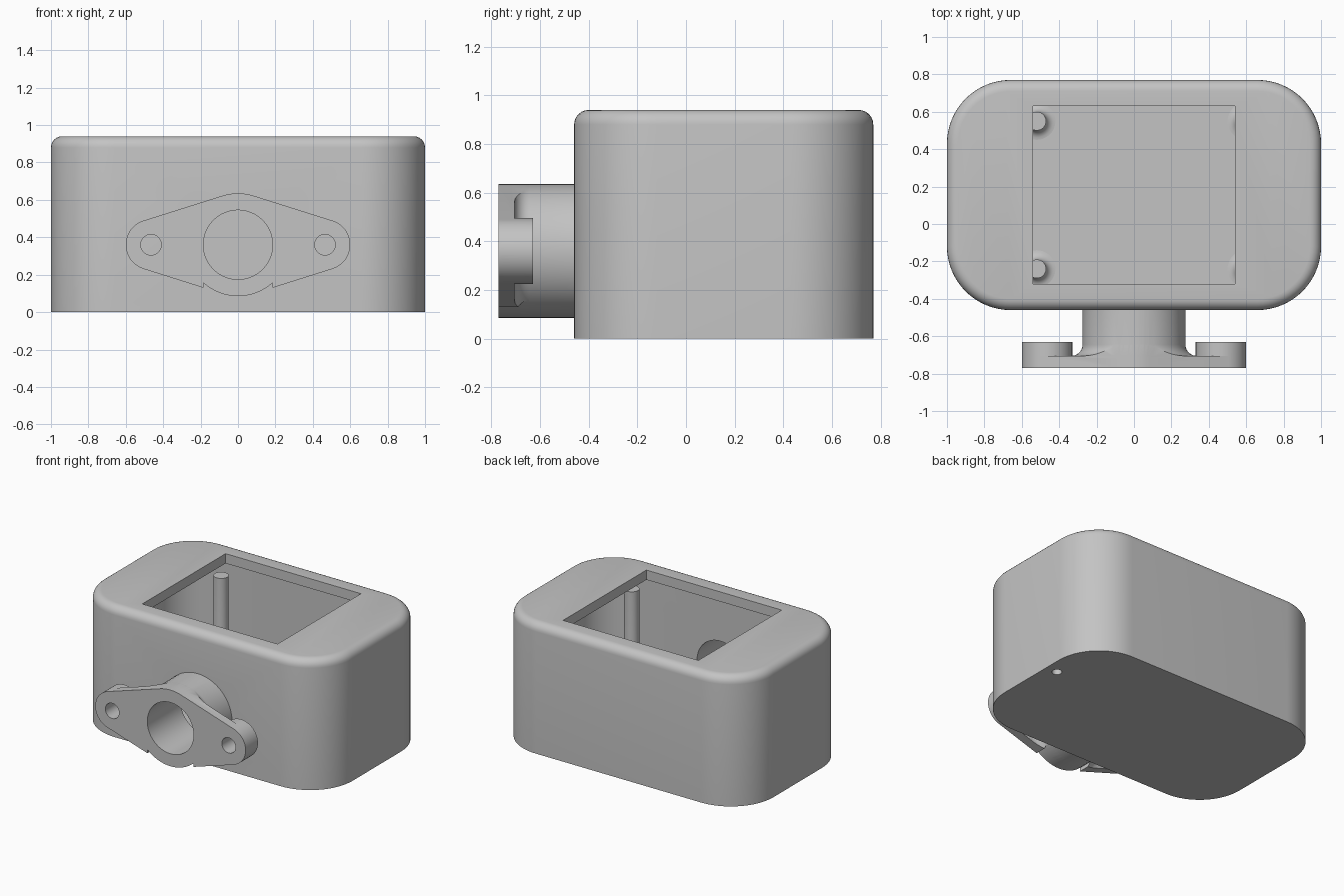
import bpy, bmesh, math
from mathutils import Matrix, Vector

cube = bpy.data.objects.get("Cube")
if cube:
    bpy.data.objects.remove(cube, do_unlink=True)

grey = bpy.data.materials.new("plain_grey")
grey.use_nodes = True
COLOR = (0.55, 0.55, 0.55, 1)
grey.diffuse_color = COLOR
grey.node_tree.nodes["Principled BSDF"].inputs["Base Color"].default_value = COLOR

MID_Y = 0.155      # centre of the case
TUBE_Z = 0.36      # height of the inlet axis
EAR_X, EAR_R = 0.465, 0.135
TUBE_R, BORE_R = 0.275, 0.185
FRONT, WALL = -0.77, 0.07


def loft(name, rings):
    """Closed solid through rings of equal point count."""
    bm = bmesh.new()
    loops = [[bm.verts.new(p) for p in ring] for ring in rings]
    n = len(loops[0])
    for a, b in zip(loops, loops[1:]):
        for i in range(n):
            j = (i + 1) % n
            bm.faces.new((a[i], a[j], b[j], b[i]))
    bm.faces.new(loops[0])
    bm.faces.new(loops[-1])
    bmesh.ops.recalc_face_normals(bm, faces=bm.faces)
    me = bpy.data.meshes.new(name)
    bm.to_mesh(me)
    bm.free()
    ob = bpy.data.objects.new(name, me)
    bpy.context.collection.objects.link(ob)
    me.materials.append(grey)
    return ob


def arc(cx, cy, r, start, end, steps):
    return [(cx + r * math.cos(math.radians(start + (end - start) * i / steps)),
             cy + r * math.sin(math.radians(start + (end - start) * i / steps)))
            for i in range(steps + 1)]


def rounded_ring(inset, z):
    hx, hy, r = 1 - inset, 0.615 - inset, 0.34 - inset
    pts = []
    for k, (sx, sy) in enumerate([(1, 1), (-1, 1), (-1, -1), (1, -1)]):
        pts += arc(sx * (hx - r), MID_Y + sy * (hy - r), r, 90 * k, 90 * k + 90, 16)
    return [(x, y, z) for x, y in pts]


def lathe_z(name, x, y, profile):
    return loft(name, [[(px, py, z) for px, py in arc(x, y, r, 0, 360, 48)[:-1]]
                       for r, z in profile])


def lathe_y(name, x, profile):
    return loft(name, [[(px, y, pz) for px, pz in arc(x, TUBE_Z, r, 0, 360, 64)[:-1]]
                       for r, y in profile])


def prism_y(name, pts, y0, y1):
    return loft(name, [[(x, y, z) for x, z in pts] for y in (y0, y1)])


def boolean(ob, tool, op):
    """Apply a boolean and drop the helper."""
    tool.hide_render = True
    mod = ob.modifiers.new("cut", 'BOOLEAN')
    mod.operation, mod.object, mod.solver = op, tool, 'EXACT'
    bpy.context.view_layer.update()
    graph = bpy.context.evaluated_depsgraph_get()
    me = bpy.data.meshes.new_from_object(ob.evaluated_get(graph))
    ob.modifiers.clear()
    ob.data = me
    bpy.data.objects.remove(tool, do_unlink=True)


# Case with rounded top edge
edge = 0.06
case = loft("case", [rounded_ring(0, 0)] + [
    rounded_ring(edge * (1 - math.cos(a)), 0.94 - edge + edge * math.sin(a))
    for a in (math.radians(15 * i) for i in range(7))])

# Hollow interior, top window, inlet bore and drain hole
boolean(case, loft("cavity", [rounded_ring(WALL, z) for z in (WALL, 0.87)]), 'DIFFERENCE')
window = [(-0.54, -0.32), (0.54, -0.32), (0.54, 0.63), (-0.54, 0.63)]
boolean(case, loft("window", [[(x, y, z) for x, y in window] for z in (0.8, 1)]), 'DIFFERENCE')
boolean(case, lathe_y("bore", 0, [(BORE_R, -0.6), (BORE_R, -0.3)]), 'DIFFERENCE')
boolean(case, lathe_z("drain", 0.91, 0.3, [(0.033, -0.1), (0.033, 0.12)]), 'DIFFERENCE')

# Flange outline: two ears tangent to the tube, relieved under the tube
tilt = math.degrees(math.acos((TUBE_R - EAR_R) / EAR_X))
ears_top = (arc(EAR_X, TUBE_Z, EAR_R, -tilt, tilt, 24)
            + arc(0, TUBE_Z, TUBE_R, tilt, 180 - tilt, 10)
            + arc(-EAR_X, TUBE_Z, EAR_R, 180 - tilt, 180 + tilt, 24))
side = math.degrees(math.acos(BORE_R / TUBE_R))
outline = (ears_top + [(-BORE_R, 0.13)]
           + arc(0, TUBE_Z, TUBE_R, 180 + side, 360 - side, 16) + [(BORE_R, 0.13)])
flange = prism_y("inlet_flange", outline, FRONT, -0.705)

# Tube with a fillet flaring into the flange
fillet = 0.06
flare = [(TUBE_R + fillet * (1 - math.sin(a)), -0.705 + fillet * (1 - math.cos(a)))
         for a in (math.radians(15 * i) for i in range(7))]
tube = lathe_y("inlet_tube", 0, [(TUBE_R + fillet, -0.72)] + flare + [(TUBE_R, -0.455)])
boolean(tube, prism_y("trim", outline, -0.9, -0.3), 'INTERSECT')
boolean(flange, tube, 'UNION')

# Bosses on the ears, then bolt holes and bore
for s in (-1, 1):
    boolean(flange, lathe_y("boss", s * EAR_X, [(EAR_R, -0.75), (EAR_R, -0.63)]), 'UNION')
for s in (-1, 1):
    boolean(flange, lathe_y("bolt_hole", s * EAR_X, [(0.055, -0.9), (0.055, -0.5)]), 'DIFFERENCE')
boolean(flange, lathe_y("bore", 0, [(BORE_R, -0.9), (BORE_R, -0.3)]), 'DIFFERENCE')

# Standing posts with filleted feet
foot = [(0.1 - 0.05 * math.sin(a), WALL + 0.05 * (1 - math.cos(a)))
        for a in (math.radians(15 * i) for i in range(7))]
posts = [lathe_z(f"post_{i}", x, y, [(0.1, WALL - 0.01)] + foot + [(0.05, 0.82)])
         for i, (x, y) in enumerate((x, y) for x in (-0.52, 0.6) for y in (-0.24, 0.55))]

# Smooth curved surfaces, keep edges sharp
bpy.ops.object.select_all(action='DESELECT')
for ob in [case, flange] + posts:
    ob.select_set(True)
bpy.context.view_layer.objects.active = case
bpy.ops.object.shade_smooth_by_angle(angle=math.radians(30))
